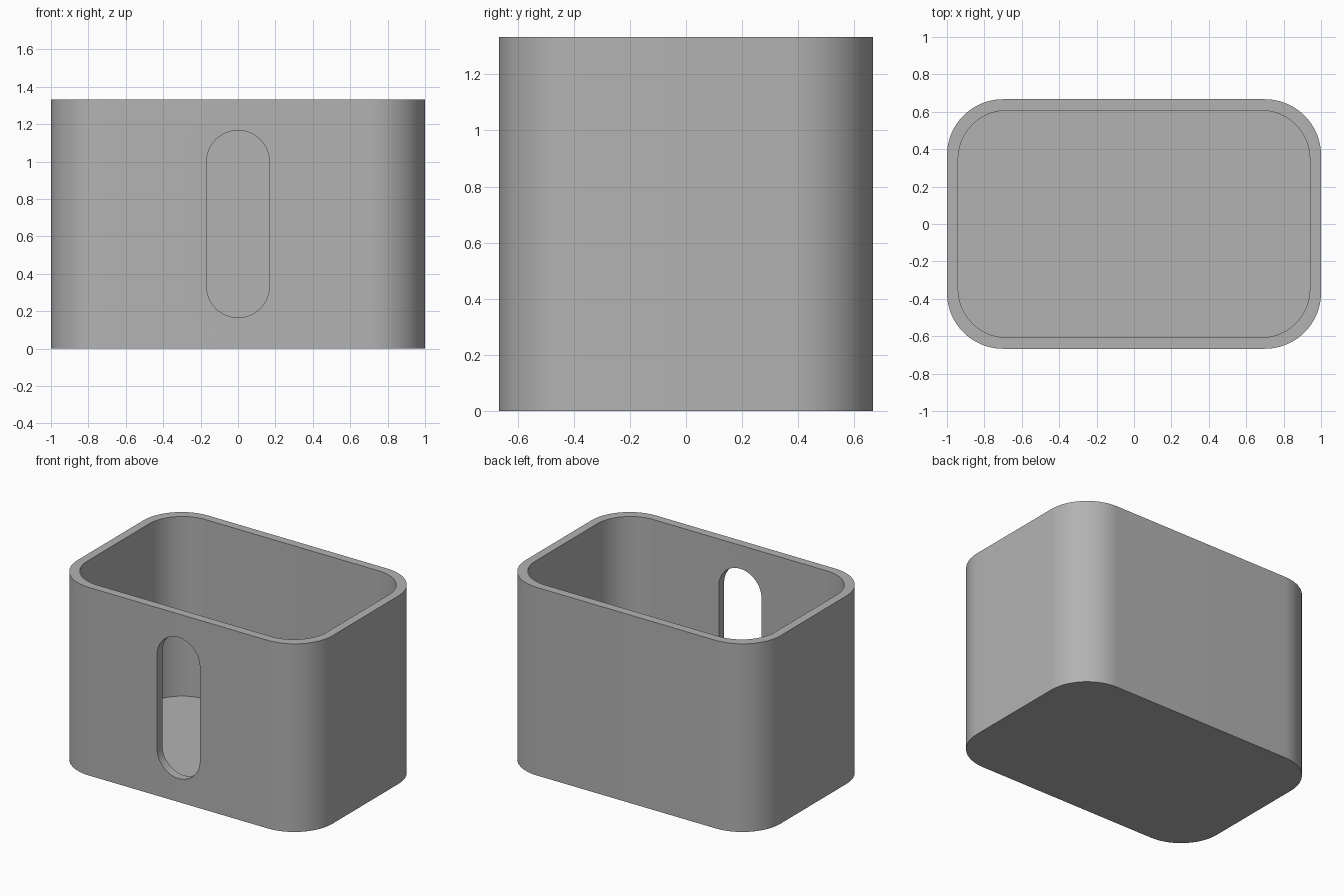
import bpy, math

cube = bpy.data.objects.get("Cube")
if cube:
    bpy.data.objects.remove(cube)

HALF_X, HALF_Y, HEIGHT = 1.0, 0.667, 1.333
WALL = 0.06

grey = bpy.data.materials.new("plain grey")
grey.use_nodes = True
colour = (0.45, 0.45, 0.45, 1)
grey.diffuse_color = colour
grey.node_tree.nodes["Principled BSDF"].inputs["Base Color"].default_value = colour


def rounded_outline(half_w, half_h, radius, steps=24):
    """Counter-clockwise rounded rectangle around the origin."""
    points = []
    for corner, (sx, sy) in enumerate([(1, 1), (-1, 1), (-1, -1), (1, -1)]):
        for i in range(steps + 1):
            a = math.radians(90) * (corner + i / steps)
            p = (sx * (half_w - radius) + radius * math.cos(a),
                 sy * (half_h - radius) + radius * math.sin(a))
            if not points or math.dist(p, points[-1]) > 1e-5:
                points.append(p)
    if math.dist(points[0], points[-1]) < 1e-5:
        points.pop()
    return points


def prism(name, outline, low, high, place):
    """Extrude an outline; place(u, v, w) maps it into the model."""
    n = len(outline)
    verts = [place(u, v, w) for w in (low, high) for u, v in outline]
    faces = [tuple(reversed(range(n))), tuple(range(n, 2 * n))]
    faces += [(i, (i + 1) % n, n + (i + 1) % n, n + i) for i in range(n)]
    mesh = bpy.data.meshes.new(name)
    mesh.from_pydata(verts, [], faces)
    mesh.materials.append(grey)
    obj = bpy.data.objects.new(name, mesh)
    bpy.context.collection.objects.link(obj)
    return obj


def upright(u, v, w):
    return (u, v, w)


def facing_front(u, v, w):
    return (u, -w, v + HEIGHT / 2)


# Outer body, hollow and front slot
body = prism("open_box", rounded_outline(HALF_X, HALF_Y, 0.3),
             0, HEIGHT, upright)
hollow = prism("hollow_cutter",
               rounded_outline(HALF_X - WALL, HALF_Y - WALL, 0.26),
               WALL, HEIGHT + 0.2, upright)
slot = prism("slot_cutter", rounded_outline(0.168, 0.5, 0.168),
             0.3, HALF_Y + 0.2, facing_front)

bpy.context.view_layer.objects.active = body
body.select_set(True)
for cutter in (hollow, slot):
    cut = body.modifiers.new(cutter.name, "BOOLEAN")
    cut.operation = "DIFFERENCE"
    cut.solver = "EXACT"
    cut.object = cutter
    bpy.ops.object.modifier_apply(modifier=cut.name)
    bpy.data.objects.remove(cutter)

bpy.ops.object.shade_smooth_by_angle(angle=math.radians(30))
